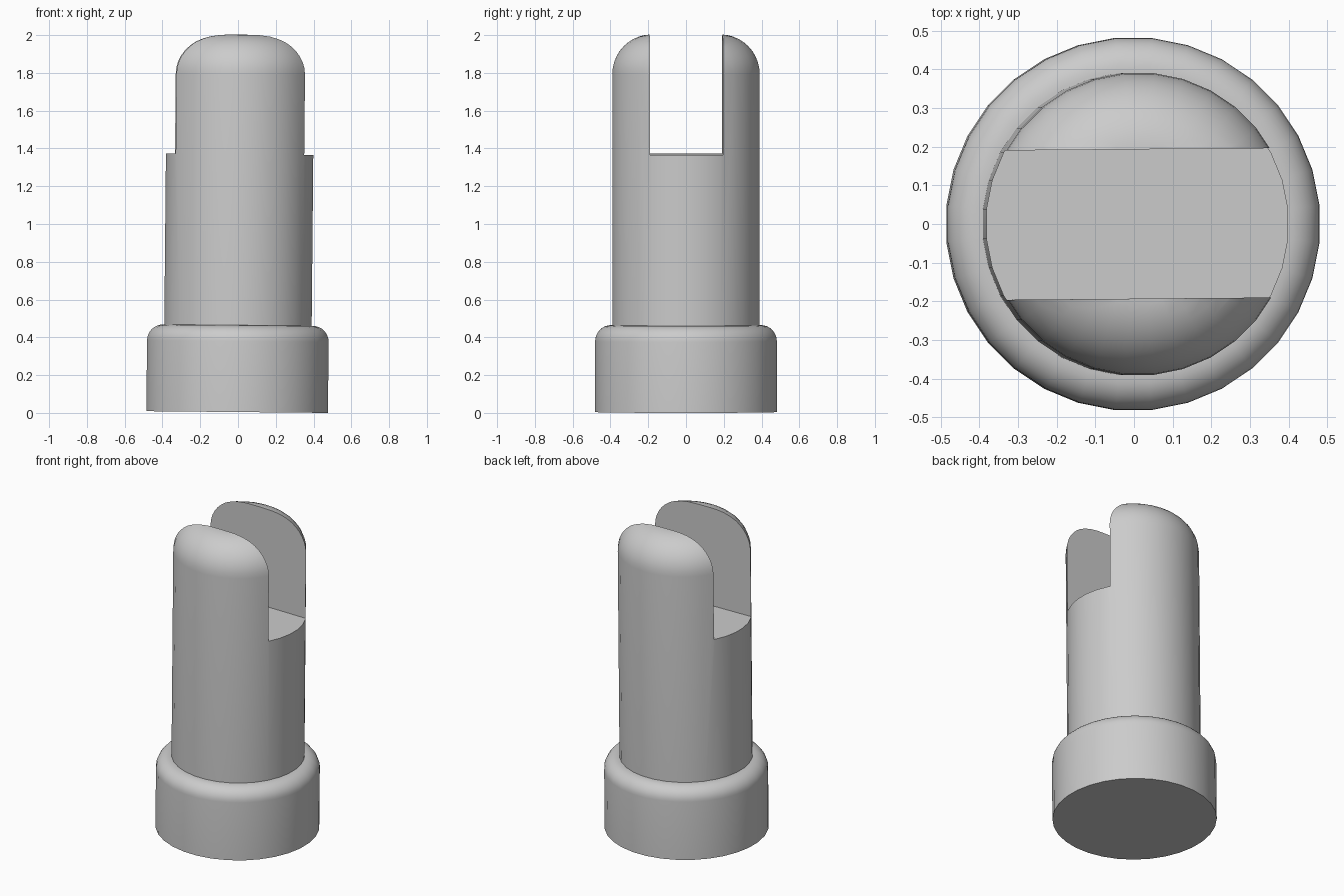
import bpy, bmesh
from math import sin, cos, pi, radians
from mathutils import Matrix

if "Cube" in bpy.data.objects:
    bpy.data.objects.remove(bpy.data.objects["Cube"], do_unlink=True)

SIDES = 32
grey = bpy.data.materials.new("plain grey")
grey.use_nodes = True
colour = (0.6, 0.6, 0.6, 1)
grey.diffuse_color = colour
grey.node_tree.nodes["Principled BSDF"].inputs["Base Color"].default_value = colour

# The whole part leans very slightly to +x
LEAN = Matrix.Translation((-0.0045, 0, 0.0045)) @ Matrix.Rotation(0.0095, 4, 'Y')


def rounded_cylinder(name, radius, bottom, top, fillet, steps):
    """Closed cylinder with a rounded upper rim."""
    profile = [(radius, bottom)]
    for i in range(steps + 1):
        a = i / steps * pi / 2
        profile.append((radius - fillet + fillet * cos(a),
                        top - fillet + fillet * sin(a)))
    bm = bmesh.new()
    rings = [[bm.verts.new((r * cos((k + 0.5) * 2 * pi / SIDES),
                            r * sin((k + 0.5) * 2 * pi / SIDES), z))
              for k in range(SIDES)] for r, z in profile]
    for low, high in zip(rings, rings[1:]):
        for k in range(SIDES):
            n = (k + 1) % SIDES
            bm.faces.new((low[k], low[n], high[n], high[k]))
    bm.faces.new(rings[0][::-1])
    bm.faces.new(rings[-1])
    mesh = bpy.data.meshes.new(name)
    bm.to_mesh(mesh)
    bm.free()
    mesh.materials.append(grey)
    obj = bpy.data.objects.new(name, mesh)
    bpy.context.collection.objects.link(obj)
    return obj


def select_only(obj):
    bpy.ops.object.select_all(action='DESELECT')
    obj.select_set(True)
    bpy.context.view_layer.objects.active = obj


base = rounded_cylinder("base_collar", 0.483, 0, 0.46, 0.085, 8)
post = rounded_cylinder("slotted_post", 0.392, 0.3, 1.999, 0.21, 10)

# Slot cut through the head of the post
bpy.ops.mesh.primitive_cube_add(size=1, location=(0, 0, 1.865))
cutter = bpy.context.object
cutter.name = "slot_cutter"
cutter.scale = (2, 0.386, 1)
cutter.rotation_euler.z = radians(0.5)
cutter.hide_render = True
cutter.data.materials.append(grey)
slot = post.modifiers.new("slot", 'BOOLEAN')
slot.operation = 'DIFFERENCE'
slot.solver = 'EXACT'
slot.object = cutter
select_only(post)
bpy.ops.object.modifier_apply(modifier=slot.name)
bpy.data.objects.remove(cutter, do_unlink=True)

# Lean and smooth shading
for obj in (base, post):
    obj.data.transform(LEAN)
    select_only(obj)
    bpy.ops.object.shade_smooth_by_angle(angle=radians(30))
